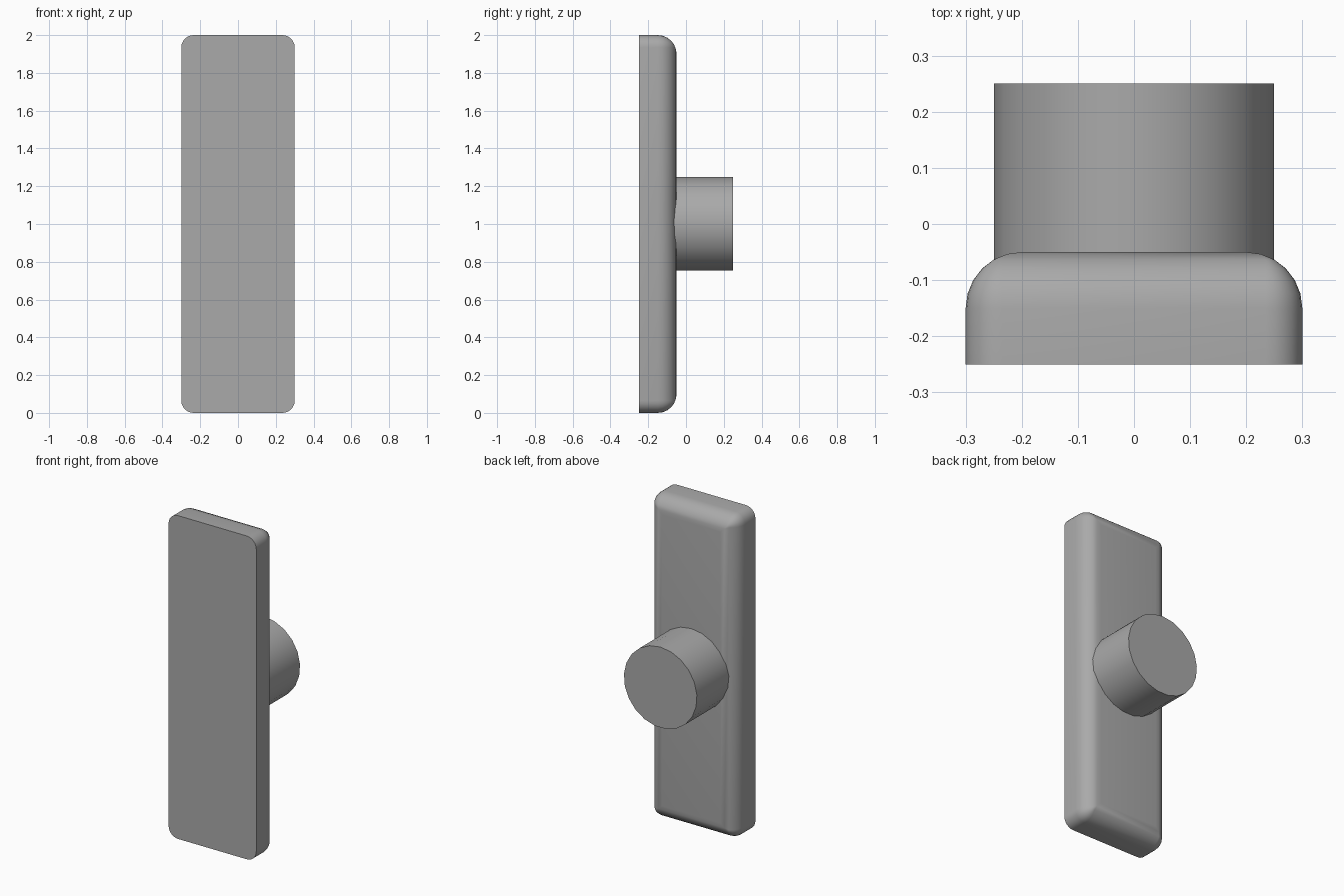
import bpy, bmesh, math
from mathutils import Matrix

cube = bpy.data.objects.get("Cube")
if cube:
    bpy.data.objects.remove(cube, do_unlink=True)

gray = bpy.data.materials.new("plain_gray")
gray.use_nodes = True
gray.diffuse_color = (0.4, 0.4, 0.4, 1)
gray.node_tree.nodes["Principled BSDF"].inputs["Base Color"].default_value = (0.4, 0.4, 0.4, 1)


def finish(name, bm):
    bmesh.ops.recalc_face_normals(bm, faces=bm.faces)
    mesh = bpy.data.meshes.new(name)
    bm.to_mesh(mesh)
    bm.free()
    obj = bpy.data.objects.new(name, mesh)
    bpy.context.collection.objects.link(obj)
    mesh.materials.append(gray)
    bpy.ops.object.select_all(action="DESELECT")
    obj.select_set(True)
    bpy.context.view_layer.objects.active = obj
    bpy.ops.object.shade_smooth_by_angle(angle=math.radians(35))
    return obj


# Plate: rounded rectangle rings that shrink along a quarter-round back edge
HALF_W, HALF_H, CORNER, FILLET, STEPS = 0.3, 1.0, 0.065, 0.1, 6


def ring(bm, inset, y):
    radius = max(CORNER - inset, 0.001)
    cx, cz = HALF_W - inset - radius, HALF_H - inset - radius
    verts = []
    for i, (sx, sz) in enumerate([(1, 1), (-1, 1), (-1, -1), (1, -1)]):
        for k in range(STEPS + 1):
            a = math.pi / 2 * (i + k / STEPS)
            verts.append(bm.verts.new((sx * cx + radius * math.cos(a), y,
                                       1 + sz * cz + radius * math.sin(a))))
    return verts


bm = bmesh.new()
rings = [ring(bm, 0, -0.25)]
for k in range(STEPS + 1):
    a = math.pi / 2 * k / STEPS
    rings.append(ring(bm, FILLET * (1 - math.cos(a)), -0.15 + FILLET * math.sin(a)))
for low, high in zip(rings, rings[1:]):
    for i in range(len(low)):
        j = (i + 1) % len(low)
        bm.faces.new((low[i], low[j], high[j], high[i]))
bm.faces.new(rings[0])
bm.faces.new(rings[-1])
bmesh.ops.remove_doubles(bm, verts=bm.verts, dist=0.002)
finish("plate", bm)

# Round stem on the back, sunk slightly into the plate
bm = bmesh.new()
bmesh.ops.create_cone(bm, cap_ends=True, segments=21, radius1=0.25, radius2=0.25, depth=0.4)
bm.transform(Matrix.Translation((0, 0.05, 1)) @ Matrix.Rotation(-math.pi / 2, 4, "X")
             @ Matrix.Rotation(math.pi, 4, "Z"))
finish("stem", bm)
